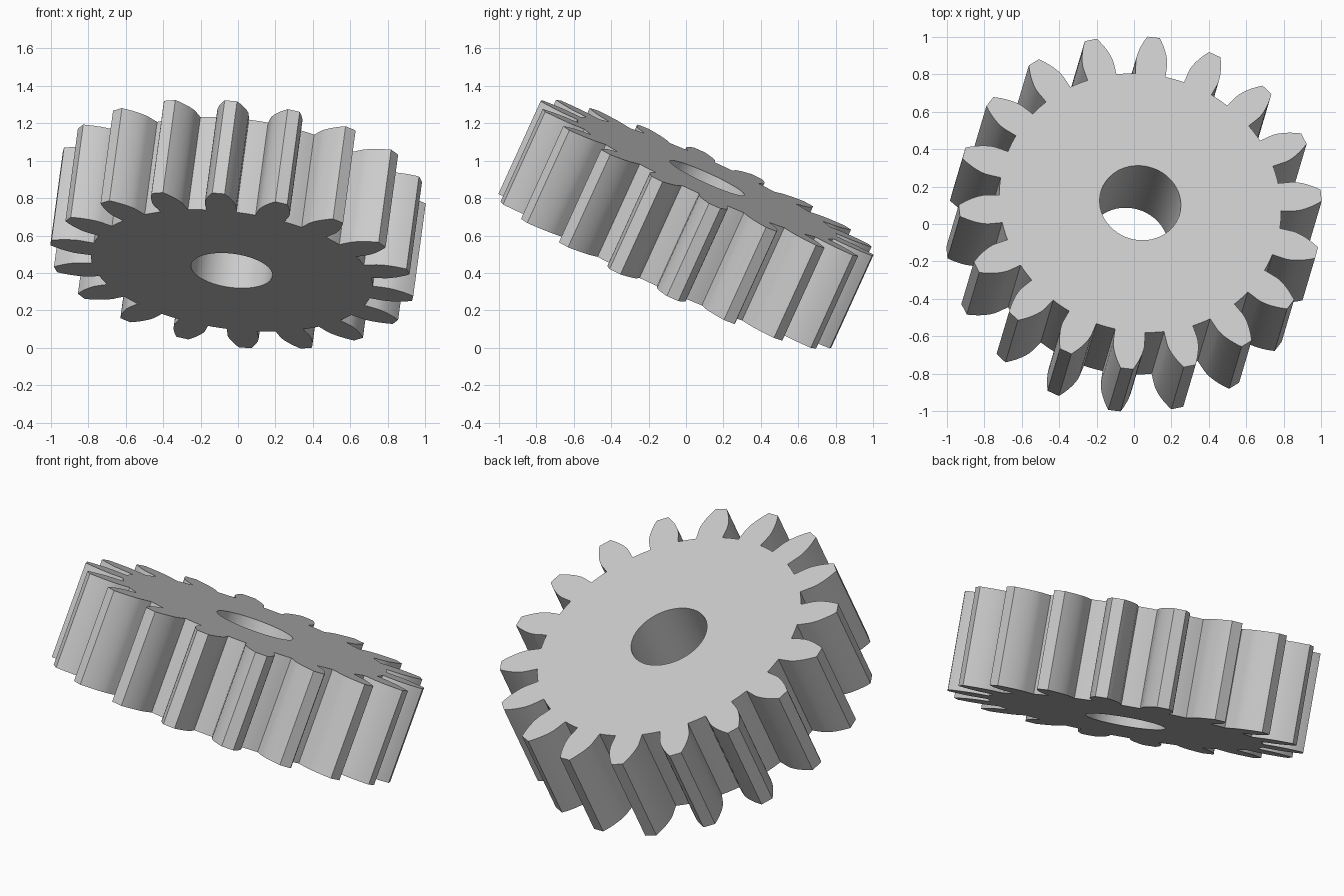
import bpy, bmesh
from math import sin, cos, tan, acos, pi, radians
from mathutils import Matrix, Vector

cube = bpy.data.objects.get("Cube")
if cube:
    bpy.data.objects.remove(cube, do_unlink=True)

# Gear proportions
TEETH = 18
TIP = 0.98
MODULE = 2 * TIP / (TEETH + 2)
PITCH = MODULE * TEETH / 2
ROOT = PITCH - 1.25 * MODULE
BASE = PITCH * cos(radians(20))
BORE = 0.219
THICKNESS = 0.548
PHASE = radians(5.8)


def involute(angle):
    return tan(angle) - angle


def half_angle(radius):
    """Half the angular width of a tooth at a radius."""
    return pi / (2 * TEETH) + involute(radians(20)) - involute(acos(min(1, BASE / radius)))


def polar(radius, angle):
    return Vector((radius * cos(angle), radius * sin(angle), -THICKNESS / 2))


def tooth(angle):
    """Outline of one tooth followed by the valley after it."""
    steps = 8
    flank = [(ROOT, half_angle(BASE) + 0.004)]
    for i in range(steps + 1):
        radius = BASE + (TIP - BASE) * i / steps
        flank.append((radius, half_angle(radius)))
    points = [polar(r, angle - a) for r, a in flank]
    points += [polar(r, angle + a) for r, a in reversed(flank)]
    start = flank[0][1]
    gap = 2 * pi / TEETH - 2 * start
    points += [polar(ROOT, angle + start + gap * k / 4) for k in range(1, 4)]
    return points


def add_loop(bm, points):
    verts = [bm.verts.new(p) for p in points]
    return [bm.edges.new((v, verts[i - 1])) for i, v in enumerate(verts)]


# Toothed outline with a round bore, extruded along the axle
bm = bmesh.new()
outline = [p for i in range(TEETH) for p in tooth(PHASE + 2 * pi * i / TEETH)]
edges = add_loop(bm, outline)
edges += add_loop(bm, [polar(BORE, 2 * pi * i / 64) for i in range(64)])
bmesh.ops.triangle_fill(bm, edges=edges, use_beauty=True)
top = bmesh.ops.extrude_face_region(bm, geom=bm.faces[:])
bmesh.ops.translate(bm, vec=(0, 0, THICKNESS),
                    verts=[g for g in top["geom"] if isinstance(g, bmesh.types.BMVert)])
bmesh.ops.recalc_face_normals(bm, faces=bm.faces[:])
mesh = bpy.data.meshes.new("spur_gear")
bm.to_mesh(mesh)
bm.free()

# Tilted pose
axis = Vector((0.122, 0.411, 0.903)).normalized()
side = Vector((1, 0, 0))
side = (side - axis * side.dot(axis)).normalized()
turn = Matrix((side, axis.cross(side), axis)).transposed()
gear = bpy.data.objects.new("spur_gear", mesh)
gear.matrix_world = Matrix.Translation((0, 0, 0.66)) @ turn.to_4x4()
bpy.context.collection.objects.link(gear)

# Plain grey
grey = bpy.data.materials.new("light_grey")
grey.use_nodes = True
colour = (0.6, 0.6, 0.6, 1)
grey.diffuse_color = colour
grey.node_tree.nodes["Principled BSDF"].inputs["Base Color"].default_value = colour
mesh.materials.append(grey)

bpy.ops.object.select_all(action='DESELECT')
gear.select_set(True)
bpy.context.view_layer.objects.active = gear
bpy.ops.object.shade_smooth_by_angle(angle=radians(25))
